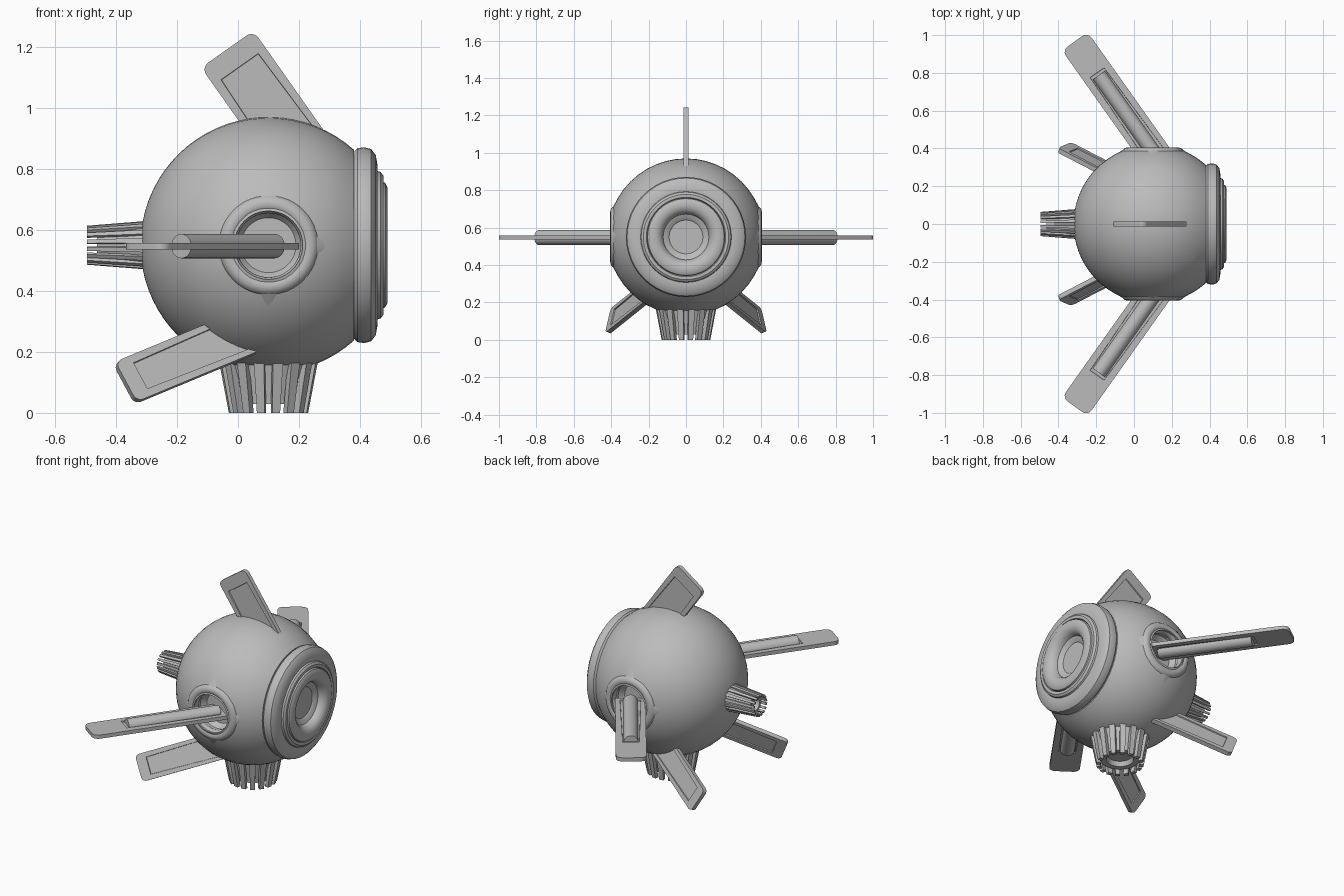
import bpy, bmesh, math
from mathutils import Matrix, Vector

if "Cube" in bpy.data.objects:
    bpy.data.objects.remove(bpy.data.objects["Cube"])

grey = bpy.data.materials.new("hull_grey")
grey.diffuse_color = (0.5, 0.5, 0.5, 1)
grey.use_nodes = True
grey.node_tree.nodes["Principled BSDF"].inputs["Base Color"].default_value = grey.diffuse_color
C = Vector((0.1, 0, 0.55))   # body centre
R = 0.42                     # body radius
pi = math.pi


def finish(name, bm, matrix=Matrix(), angle=35):
    bmesh.ops.remove_doubles(bm, verts=bm.verts, dist=0.0004)
    bmesh.ops.recalc_face_normals(bm, faces=bm.faces)
    bm.transform(matrix)
    me = bpy.data.meshes.new(name)
    bm.to_mesh(me)
    bm.free()
    ob = bpy.data.objects.new(name, me)
    bpy.context.collection.objects.link(ob)
    me.materials.append(grey)
    smooth(ob, angle)
    return ob


def smooth(ob, angle=35):
    bpy.ops.object.select_all(action='DESELECT')
    ob.select_set(True)
    bpy.context.view_layer.objects.active = ob
    bpy.ops.object.shade_smooth_by_angle(angle=math.radians(angle))


def lathe(name, profile, matrix, steps=48, angle=35):
    """Revolve (radius, height) points about local z."""
    bm = bmesh.new()
    vs = [bm.verts.new((r, 0, h)) for r, h in profile]
    es = [bm.edges.new(p) for p in zip(vs, vs[1:])]
    bmesh.ops.spin(bm, geom=vs + es, cent=(0, 0, 0), axis=(0, 0, 1),
                   angle=2 * pi, steps=steps)
    return finish(name, bm, matrix, angle)


def fin(name, tip, along, across, length, width, thick, margin, tip_extra):
    """Plate with rounded tip corners and a recessed panel on both sides."""
    L = Vector(along).normalized()
    W = Vector(across)
    W = (W - L * W.dot(L)).normalized()
    N = L.cross(W)
    rad, h = margin * 0.95, width / 2
    pts = [(length, -h), (length, h)]
    for s, a0 in ((1, pi / 2), (-1, pi)):
        for i in range(7):
            a = a0 + i * pi / 12
            pts.append((rad + rad * math.cos(a), s * (h - rad) + rad * math.sin(a)))
    bm = bmesh.new()
    low = bm.faces.new([bm.verts.new((u, w, -thick / 2)) for u, w in pts])
    ext = bmesh.ops.extrude_face_region(bm, geom=[low], use_keep_orig=True)
    bmesh.ops.translate(bm, vec=(0, 0, thick),
                        verts=[g for g in ext['geom'] if isinstance(g, bmesh.types.BMVert)])
    bmesh.ops.recalc_face_normals(bm, faces=bm.faces)
    caps = [f for f in bm.faces if abs(f.normal.z) > 0.9]
    bmesh.ops.inset_individual(bm, faces=caps, thickness=margin)
    for f in caps:
        for v in f.verts:
            if v.co.x < length / 2:
                v.co.x += tip_extra
    bmesh.ops.inset_individual(bm, faces=caps, thickness=0.0015, depth=-thick * 0.25)
    m = Matrix((L, W, N)).transposed().to_4x4()
    m.translation = Vector(tip)
    return finish(name, bm, m, 30)


def thruster(name, matrix, r0, r1, length, count=16):
    """Tapered nozzle cup surrounded by a cage of slats."""
    lathe(name + "_cup", [(0, -0.03), (r0 * 0.92, -0.03), (r0 * 0.9, 0), (r1 * 0.82, length * 0.72),
                          (r1 * 0.82, length * 0.82), (r1 * 0.58, length * 0.82),
                          (r1 * 0.5, length * 0.66), (0, length * 0.66)], matrix, 32)
    bm = bmesh.new()
    for i in range(count):
        rot = Matrix.Rotation((i + 0.5) * 2 * pi / count, 4, 'Z')
        for v in bmesh.ops.create_cube(bm, size=1)['verts']:
            end = v.co.z > 0
            r, w = (r1, r1 * 0.2) if end else (r0, r0 * 0.21)
            v.co = rot @ Vector((r - (0.14 * r0 if v.co.x < 0 else 0), v.co.y * w,
                                 length if end else -0.02))
    finish(name + "_slats", bm, matrix, 30)


# Body: sphere cut flat at the nose
to_x = Matrix.Rotation(pi / 2, 4, 'Y')
end = math.acos(0.28 / R)
prof = [(R * math.sin(a), -R * math.cos(a)) for a in
        [i * (pi - end) / 26 for i in range(27)]]
prof[0] = (0, -R)
body = lathe("body", prof + [(0, 0.28)], Matrix.Translation(C) @ to_x, 48)

# Side sockets cut into the body, each with a ring and four small ridges
for s, side in ((-1, "right"), (1, "left")):
    out = Matrix.Translation(C) @ Matrix.Rotation(-s * pi / 2, 4, 'X')
    cutter = lathe("socket_cutter", [(0, 0.31), (0.09, 0.31), (0.112, 0.34), (0.112, 0.6), (0, 0.6)], out)
    cutter.hide_render = True
    mod = body.modifiers.new("socket", 'BOOLEAN')
    mod.operation, mod.solver, mod.object = 'DIFFERENCE', 'EXACT', cutter
    bpy.ops.object.select_all(action='DESELECT')
    body.select_set(True)
    bpy.context.view_layer.objects.active = body
    bpy.ops.object.modifier_apply(modifier=mod.name)
    bpy.data.objects.remove(cutter)
    ring = [(0.135 + 0.03 * math.cos(i * pi / 8), 0.375 + 0.03 * math.sin(i * pi / 8))
            for i in range(17)]
    lathe(side + "_socket_ring", ring, out)
    bm = bmesh.new()
    for i in range(4):
        m = (Matrix.Rotation(i * pi / 2, 4, 'Z') @ Matrix.Translation((0.18, 0, 0.369))
             @ Matrix.Rotation(math.radians(107), 4, 'Y') @ Matrix.Diagonal((0.35, 1, 1, 1)))
        bmesh.ops.create_cone(bm, cap_ends=True, segments=12, radius1=0.055, radius2=0,
                              depth=0.085, matrix=m)
    finish(side + "_socket_ridges", bm, out, 60)
smooth(body)

# Nose disc with a stepped rim and a raised lens ring
nose = [(0, 0.36), (0.29, 0.36), (0.308, 0.382), (0.318, 0.392), (0.321, 0.415), (0.315, 0.437),
        (0.295, 0.452), (0.26, 0.458), (0.243, 0.458), (0.24, 0.468), (0.228, 0.477), (0.212, 0.477),
        (0.208, 0.468), (0.205, 0.482), (0.19, 0.49), (0.165, 0.491), (0.145, 0.484), (0.128, 0.468),
        (0.122, 0.445), (0.095, 0.435), (0.09, 0.43), (0, 0.43)]
lathe("nose_disc", nose, Matrix.Translation((0, 0, C.z)) @ to_x, 48)

# Bottom and rear thrusters
thruster("bottom_thruster", Matrix.Translation((C.x, 0, 0.165)) @ Matrix.Rotation(pi, 4, 'X'),
         0.165, 0.13, 0.165)
thruster("rear_thruster", Matrix.Translation((-0.312, 0, C.z)) @ Matrix.Rotation(-pi / 2, 4, 'Y'),
         0.08, 0.064, 0.183)

# Top fin
fin("top_fin", (-0.035, 0, 1.193), (0.576, 0, -0.817), (0.817, 0, 0.576),
    0.403, 0.21, 0.025, 0.03, 0.04)

for s, side in ((-1, "right"), (1, "left")):
    # Swept arm fin with a round spar running through it
    along = Vector((0.578, -0.816 * s, 0))
    tip = Vector((-0.313, 0.967 * s, C.z - 0.003))
    fin(side + "_arm_fin", tip, along, (0.816, 0.578 * s, 0), 0.77, 0.167, 0.022, 0.038, 0.165)
    m = Matrix.Translation(tip + along * 0.22) @ along.to_track_quat('Z', 'Y').to_matrix().to_4x4()
    lathe(side + "_arm_spar", [(0, 0), (0.04, 0), (0.04, 0.53), (0, 0.53)], m, 24)
    # Lower tail fin
    fin(side + "_tail_fin", (-0.371, 0.407 * s, 0.098), (0.83, -0.43 * s, 0.345),
        (-0.46, -0.2 * s, 0.86), 0.47, 0.152, 0.025, 0.027, 0.03)
